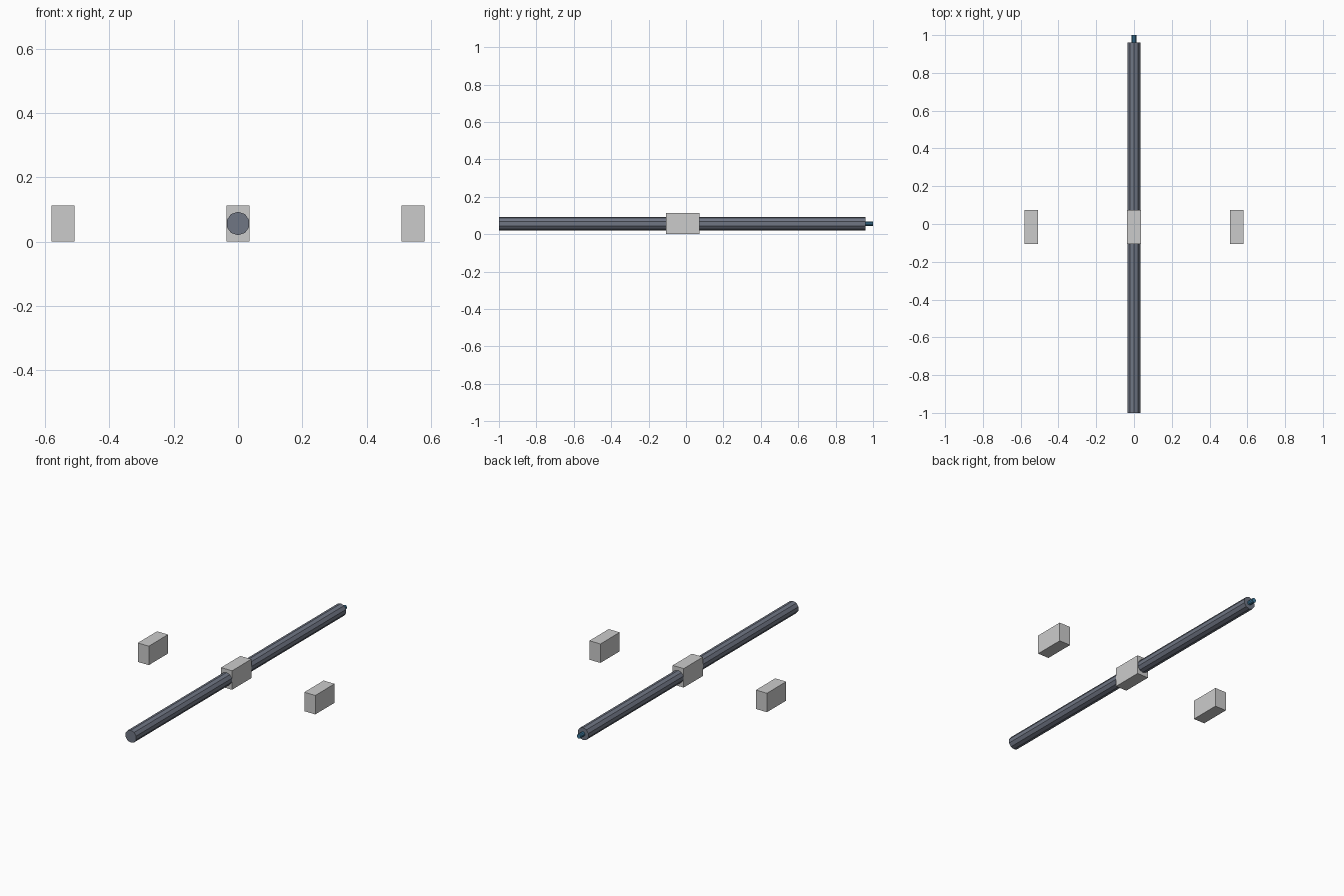
import bpy
from math import radians

if "Cube" in bpy.data.objects:
    bpy.data.objects.remove(bpy.data.objects["Cube"])

ZC = 0.056  # height of the shared axis


def paint(name, rgb):
    mat = bpy.data.materials.new(name)
    mat.diffuse_color = (*rgb, 1)
    mat.use_nodes = True
    mat.node_tree.nodes["Principled BSDF"].inputs["Base Color"].default_value = mat.diffuse_color
    return mat


def rod(name, radius, y0, y1, sides, mat):
    bpy.ops.mesh.primitive_cylinder_add(
        vertices=sides, radius=radius, depth=y1 - y0,
        location=(0, (y0 + y1) / 2, ZC), rotation=(radians(90), 0, 0))
    ob = bpy.context.object
    ob.name = name
    ob.data.materials.append(mat)


def block(name, x):
    bpy.ops.mesh.primitive_cube_add(size=1, location=(x, -0.017, ZC))
    ob = bpy.context.object
    ob.name = name
    ob.scale = (0.072, 0.18, 2 * ZC)


steel = paint("blue_grey", (0.16, 0.18, 0.23))
blue = paint("blue", (0.05, 0.2, 0.35))

# Long ten-sided shaft with a thin pin at the back end
rod("shaft", 0.0365, -1.0, 0.96, 10, steel)
rod("end_pin", 0.013, 0.95, 1.0, 10, blue)

# Centre block on the shaft and two loose blocks beside it
for name, x in (("left_block", -0.544), ("centre_block", 0), ("right_block", 0.544)):
    block(name, x)
